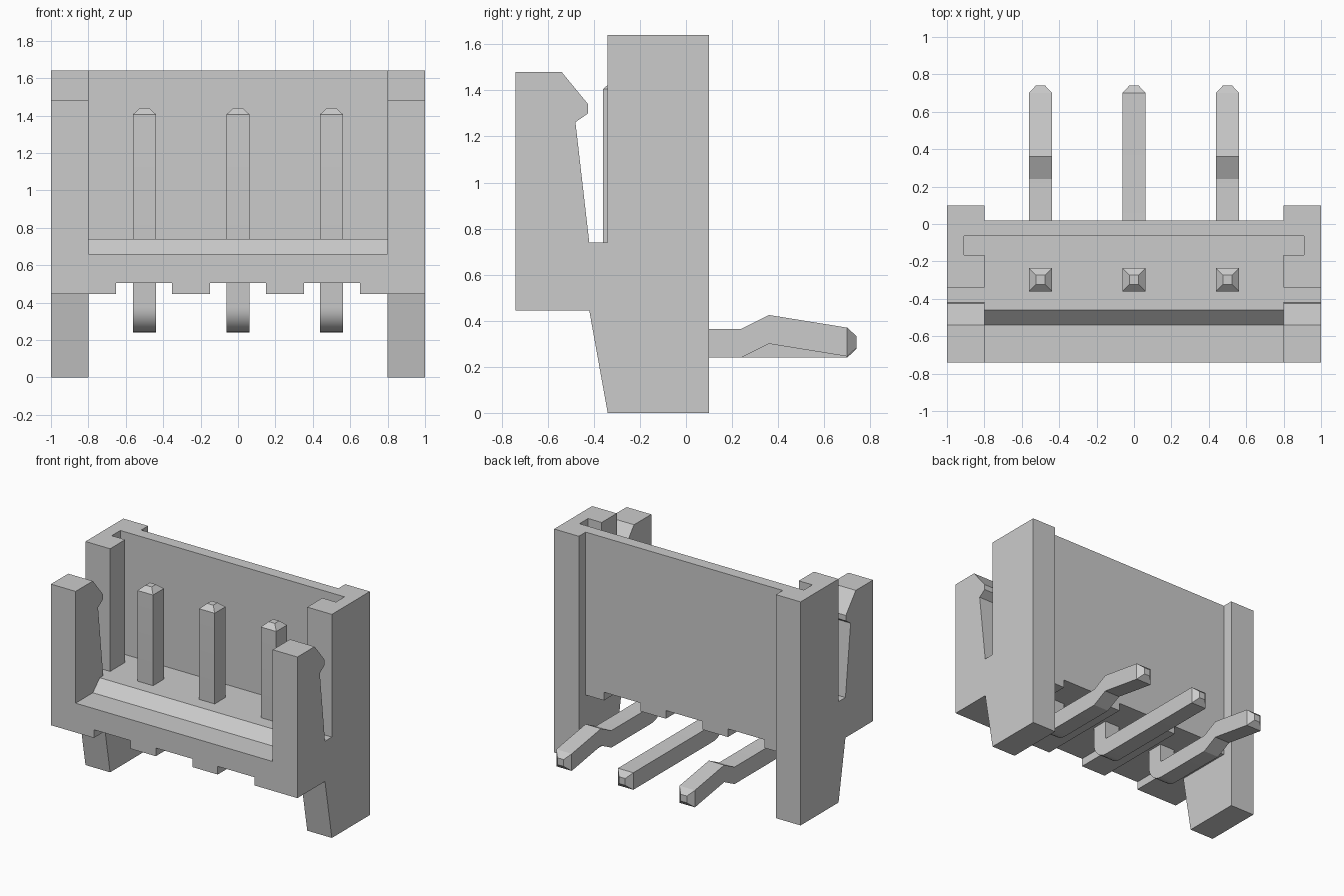
import bpy, bmesh, math

if "Cube" in bpy.data.objects:
    bpy.data.objects.remove(bpy.data.objects["Cube"])


def new_object(name, bm):
    bmesh.ops.recalc_face_normals(bm, faces=bm.faces[:])
    mesh = bpy.data.meshes.new(name)
    bm.to_mesh(mesh)
    bm.free()
    obj = bpy.data.objects.new(name, mesh)
    bpy.context.collection.objects.link(obj)
    return obj


def extrude_profile(name, profile, x0, x1):
    """Extrude a (y, z) outline along x."""
    bm = bmesh.new()
    face = bm.faces.new([bm.verts.new((x0, y, z)) for y, z in profile])
    ext = bmesh.ops.extrude_face_region(bm, geom=[face])["geom"]
    verts = [g for g in ext if isinstance(g, bmesh.types.BMVert)]
    bmesh.ops.translate(bm, verts=verts, vec=(x1 - x0, 0, 0))
    return new_object(name, bm)


def box(name, x0, x1, y0, y1, z0, z1):
    return extrude_profile(name, [(y0, z0), (y1, z0), (y1, z1), (y0, z1)], x0, x1)


def combine(target, tool, operation):
    mod = target.modifiers.new(operation, 'BOOLEAN')
    mod.operation, mod.object, mod.solver = operation, tool, 'EXACT'
    bpy.context.view_layer.objects.active = target
    bpy.ops.object.modifier_apply(modifier=mod.name)
    bpy.data.objects.remove(tool)


# Housing: floor with front step, plus the rear wall
housing = extrude_profile("housing", [
    (-0.74, 0.445), (0.02, 0.445), (0.02, 1.64), (-0.065, 1.64),
    (-0.065, 0.74), (-0.46, 0.74), (-0.54, 0.66), (-0.74, 0.66)], -0.8, 0.8)

# End walls with latch arm, gap, post and tapered foot
end_profile = [
    (-0.74, 0.445), (-0.74, 1.48), (-0.54, 1.48), (-0.425, 1.34),
    (-0.425, 1.30), (-0.48, 1.262), (-0.42, 0.74), (-0.34, 0.74),
    (-0.34, 1.64), (0.1, 1.64), (0.1, 0), (-0.34, 0), (-0.42, 0.445)]
for x in (-1.0, 0.8):
    combine(housing, extrude_profile("end_wall", end_profile, x, x + 0.2), 'UNION')

# Guide slots in the end walls
combine(housing, box("slot_cutter", -0.91, 0.91, -0.165, -0.065, 0.74, 1.8), 'DIFFERENCE')

# Underside channels where the pins leave the floor
for x in (-0.5025, 0, 0.5025):
    combine(housing, box("channel_cutter", x - 0.149, x + 0.149, -0.9, 0.2, 0.3, 0.505), 'DIFFERENCE')


# Bent square pins: rings of (outer point, inner point, half width)
def pin(name, x, kink):
    h, t, r = 0.0625, 0.025, 0.01
    rings = [((-0.323, 1.44), (-0.273, 1.44), t), ((-0.36, 1.405), (-0.235, 1.405), h)]
    cy, cz = -0.235 + r, 0.365 + r
    for i in range(9):
        a = math.pi + i * math.pi / 16
        c, s = math.cos(a), math.sin(a)
        rings.append(((cy + (r + 0.125) * c, cz + (r + 0.125) * s),
                      (cy + r * c, cz + r * s), h))
    if kink:
        rings += [((0.24, 0.24), (0.24, 0.365), h), ((0.36, 0.30), (0.36, 0.425), h)]
    end = 0.245 if kink else 0.24
    rings += [((0.70, end), (0.70, end + 0.125), h),
              ((0.74, end + 0.038), (0.74, end + 0.088), t)]
    bm = bmesh.new()
    loops = [[bm.verts.new((x + sx * w, *p)) for sx, p in
              ((-1, o), (1, o), (1, i), (-1, i))] for o, i, w in rings]
    for a, b in zip(loops, loops[1:]):
        for k in range(4):
            n = (k + 1) % 4
            bm.faces.new((a[k], a[n], b[n], b[k]))
    bm.faces.new(loops[0])
    bm.faces.new(loops[-1])
    obj = new_object(name, bm)
    obj.data.shade_smooth()
    obj.data.set_sharp_from_angle(angle=math.radians(18))


pin("left_pin", -0.5, True)
pin("middle_pin", 0, False)
pin("right_pin", 0.5, True)
